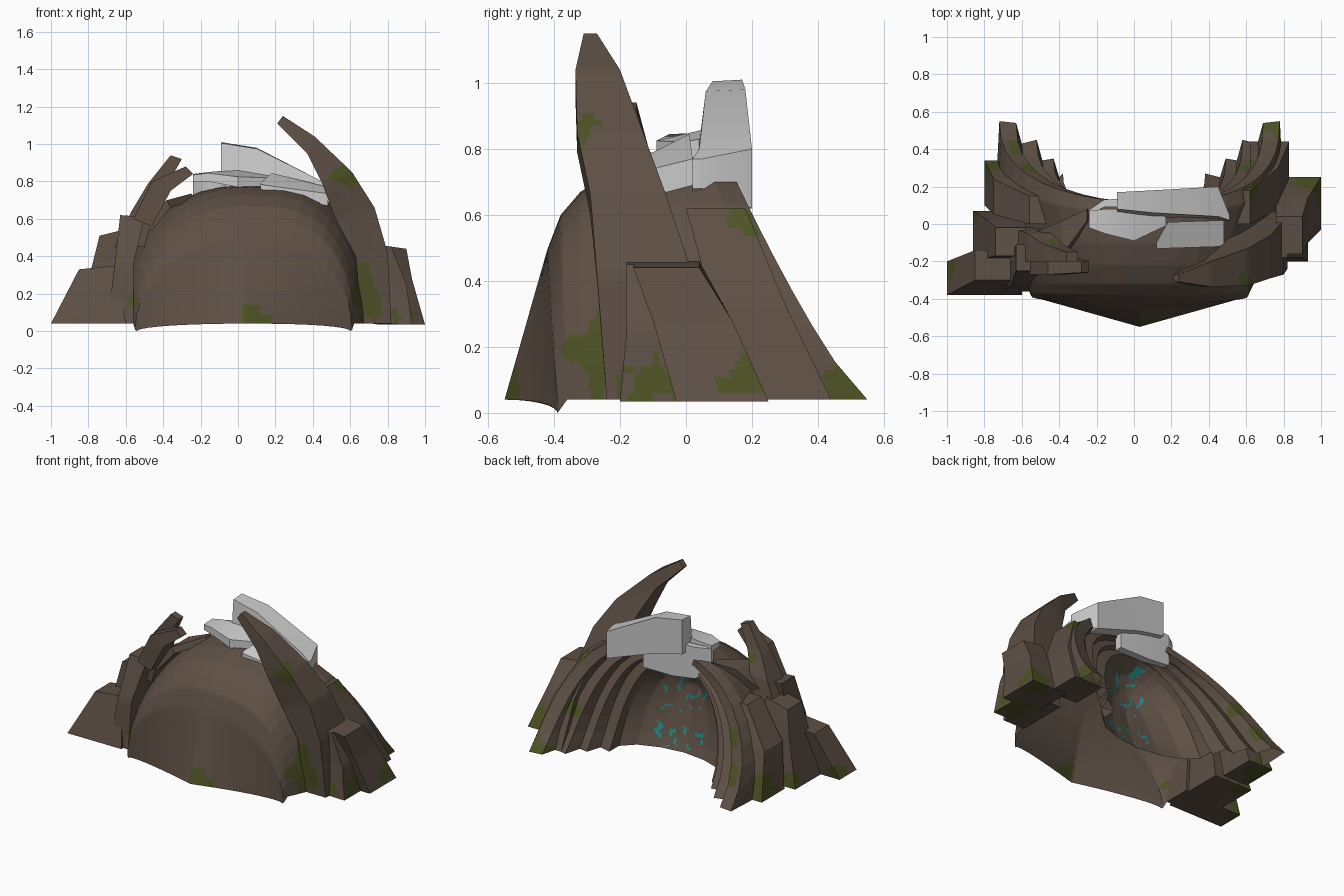
import bpy, bmesh, math
from mathutils import Vector, noise


def material(name, color):
    m = bpy.data.materials.new(name)
    m.diffuse_color = (*color, 1)
    return m


ROCK = material("brown rock", (0.112, 0.080, 0.060))
MOSS = material("moss green", (0.075, 0.085, 0.018))
TEAL = material("teal lichen", (0.018, 0.26, 0.25))
GRAY = material("gray slab", (0.60, 0.60, 0.60))

# Moss patches: x, y, z, radius
SPOTS = [(.10, -.53, .06, .08), (.65, -.27, .23, .09), (.68, -.26, .13, .09),
         (.88, -.10, .04, .10), (.76, .50, .05, .08), (.62, .17, .57, .04),
         (-.98, -.26, .05, .08), (-.82, .07, .05, .08), (-.62, .42, .18, .06),
         (-.55, .30, .40, .05), (.57, -.31, .84, .06), (.77, -.16, .34, .04),
         (-.56, -.37, .15, .03), (-.76, .26, .08, .09), (.93, .20, .05, .09),
         (-.40, -.10, .75, .04), (.60, .35, .30, .06)]


def paint(bm):
    """Ragged moss in set patches, thin teal specks on faces tagged 2."""
    for f in bm.faces:
        c = f.calc_center_median()
        if f.material_index == 2:
            line = abs(noise.noise(c * 11 + Vector((3, 7, 1)))) < 0.09
            gap = noise.noise(c * 17) > 0.02
            f.material_index = 2 if line and gap and -.12 < c.x < .24 else 0
        else:
            d = 1 + 0.9 * noise.noise(c * 14)
            if any((c - Vector(s[:3])).length < s[3] * d for s in SPOTS):
                f.material_index = 1


def finish(name, bm, mats, cuts=0, angle=28):
    if cuts:
        bmesh.ops.subdivide_edges(bm, edges=bm.edges[:], cuts=cuts, use_grid_fill=True)
        paint(bm)
    me = bpy.data.meshes.new(name)
    bm.to_mesh(me)
    bm.free()
    ob = bpy.data.objects.new(name, me)
    bpy.context.collection.objects.link(ob)
    for m in mats:
        me.materials.append(m)
    bpy.ops.object.select_all(action='DESELECT')
    ob.select_set(True)
    bpy.context.view_layer.objects.active = ob
    bpy.ops.object.shade_smooth_by_angle(angle=math.radians(angle))


def loft(name, rings, mats, cuts=0):
    """Solid through four-sided rings."""
    bm = bmesh.new()
    vs = [[bm.verts.new(p) for p in r] for r in rings]
    for a, b in zip(vs, vs[1:]):
        for i in range(4):
            j = (i + 1) % 4
            bm.faces.new((a[i], a[j], b[j], b[i]))
    bm.faces.new(vs[0][::-1])
    bm.faces.new(vs[-1])
    bmesh.ops.recalc_face_normals(bm, faces=bm.faces[:])
    finish(name, bm, mats, cuts)


def horn(name, secs):
    """Sections: inner x, z, outer x, z, front y, back y."""
    loft(name, [[(xi, y0, zi), (xo, y0, zo), (xo, y1, zo), (xi, y1, zi)]
                for xi, zi, xo, zo, y0, y1 in secs], [ROCK, MOSS], 9)


def slab(name, secs):
    """Sections along x: x, front y, back y, bottom z, front top z, back top z.
    An optional last value pulls the top front edge back."""
    loft(name, [[(s[0], s[1], s[3]), (s[0], s[2], s[3]), (s[0], s[2], s[5]),
                 (s[0], s[1] + (s[6] if len(s) > 6 else 0), s[4])]
                for s in secs], [GRAY])


# Cave shell: arches from the front foot, over the dome, then stepped ribs
# around the rear mouth and into the alcove. (half width, foot y, crown y, height)
ARCHES = [
    (.57, -.39, -.55, .04), (.58, -.385, -.42, .49), (.59, -.36, -.38, .56),
    (.61, -.32, -.32, .63), (.64, -.25, -.22, .69), (.67, -.12, -.10, .73),
    (.71, .10, .00, .74), (.76, .35, .06, .74), (.75, .55, .12, .73),
    (.66, .54, .12, .69), (.63, .43, .08, .68), (.55, .45, .10, .66),
    (.52, .34, .06, .65), (.46, .35, .07, .62), (.43, .25, .04, .61),
    (.38, .27, .05, .59),
    (.38, .17, .02, .57), (.30, .09, -.05, .52), (.16, .04, -.09, .42),
    (.0, .02, -.07, .25)]
SEG = 20
bm = bmesh.new()
rows = []
for k, (w, yb, yt, h) in enumerate(ARCHES):
    row = []
    for i in range(SEG + 1):
        c = math.cos(math.pi * i / SEG)
        s = math.sqrt(max(0.0, 1 - c * c))
        z = h * s + (0.0 if k == 0 else 0.006 if k == 1 else 0.04)
        # the right shoulder is squarer than the left
        power = 0.62 if 1 < k < 16 else 0.8
        x = w * (abs(c) ** power if c > 1e-6 else c)
        # the front foot runs straight to a middle point
        t = 1 - abs(x) / w if k == 0 else s ** .8
        row.append(bm.verts.new((x + (0.03 if k < 15 else 0.0), yb + (yt - yb) * t, z)))
    rows.append(row)
for k, (a, b) in enumerate(zip(rows, rows[1:])):
    for i in range(SEG):
        f = bm.faces.new((a[i], a[i + 1], b[i + 1], b[i]))
        f.material_index = 2 if k >= 16 else 0
bmesh.ops.remove_doubles(bm, verts=rows[-1], dist=0.0005)
# close the alcove's seam
last = rows[-1]
for i in range(SEG // 2):
    if last[i].is_valid and last[SEG - i].is_valid and last[i] != last[SEG - i]:
        last[i].co = last[SEG - i].co
bmesh.ops.recalc_face_normals(bm, faces=bm.faces[:])
finish("cave_shell", bm, [ROCK, MOSS, TEAL], 8, 40)

# Tall curved horn on the right
horn("right_horn", [
    (.66, .04, .82, .04, -.24, .10), (.63, .40, .80, .42, -.27, .02),
    (.52, .60, .73, .66, -.29, -.06), (.45, .79, .61, .85, -.33, -.13),
    (.37, .95, .41, 1.04, -.335, -.20), (.21, 1.11, .24, 1.15, -.31, -.27)])

# Leaning outcrops on the right
horn("right_outcrop", [
    (.74, .035, 1.0, .035, -.03, .25), (.76, .28, .93, .28, -.10, .14),
    (.76, .46, .90, .44, -.16, .04)])
horn("right_low_outcrop", [
    (.68, .04, .93, .035, -.20, .00), (.76, .25, .90, .25, -.18, -.02),
    (.77, .46, .82, .45, -.18, -.10)])

# Stepped outcrops on the left
horn("left_low_outcrop", [
    (-.60, .04, -1.0, .04, -.38, -.20), (-.65, .35, -.85, .33, -.30, -.14)])
horn("left_mid_outcrop", [
    (-.58, .04, -.86, .04, -.20, .07), (-.58, .37, -.78, .35, -.18, .02),
    (-.58, .55, -.74, .51, -.17, -.02)])
horn("left_tall_outcrop", [
    (-.56, .04, -.70, .04, -.36, -.18), (-.56, .35, -.66, .35, -.33, -.16),
    (-.50, .61, -.63, .62, -.25, -.11)])

# Broken horns on the left
horn("left_horn", [
    (-.50, .45, -.66, .45, -.20, -.02), (-.44, .66, -.57, .64, -.20, -.05),
    (-.38, .78, -.48, .79, -.20, -.11), (-.30, .92, -.36, .94, -.20, -.15)])
horn("left_front_spike", [
    (-.46, .56, -.56, .60, -.27, -.14), (-.36, .75, -.46, .80, -.27, -.16),
    (-.24, .84, -.28, .88, -.26, -.20)])
horn("left_small_spike", [
    (-.46, .54, -.52, .58, -.20, -.04), (-.36, .66, -.38, .70, -.16, .02),
    (-.23, .70, -.25, .735, .02, .08)])

# Rock ridges rising to the sides of the mouth
horn("left_back_ridge", [
    (-.62, .04, -.80, .04, .10, .34), (-.60, .35, -.75, .33, .05, .24),
    (-.46, .56, -.56, .56, .0, .15)])
horn("right_back_ridge", [
    (.62, .04, .83, .04, .20, .44), (.62, .33, .77, .33, .08, .30),
    (.55, .62, .62, .62, .0, .18)])

# Gray slabs on the roof, the left one hanging over the mouth
slab("rear_slab", [
    (-.09, .06, .17, .78, 1.005, 1.01, .02), (.10, .03, .18, .74, .975, .98, .03),
    (.45, .02, .20, .62, .80, .80, .02), (.51, .02, .05, .68, .77, .77)])
slab("left_slab", [
    (-.24, -.02, .07, .80, .835, .84), (-.16, -.05, .08, .80, .845, .85),
    (.00, -.09, .08, .77, .825, .865), (.17, -.01, .04, .76, .82, .83)])
slab("hanging_panel", [
    (-.24, .05, .075, .69, .82, .82), (-.16, .09, .13, .62, .83, .83),
    (.00, .09, .14, .60, .83, .83), (.22, .09, .14, .60, .82, .82)])
slab("right_slab", [
    (.12, -.13, -.10, .76, .785, .79), (.18, -.13, .01, .73, .775, .845),
    (.48, -.12, .02, .67, .735, .77)])
